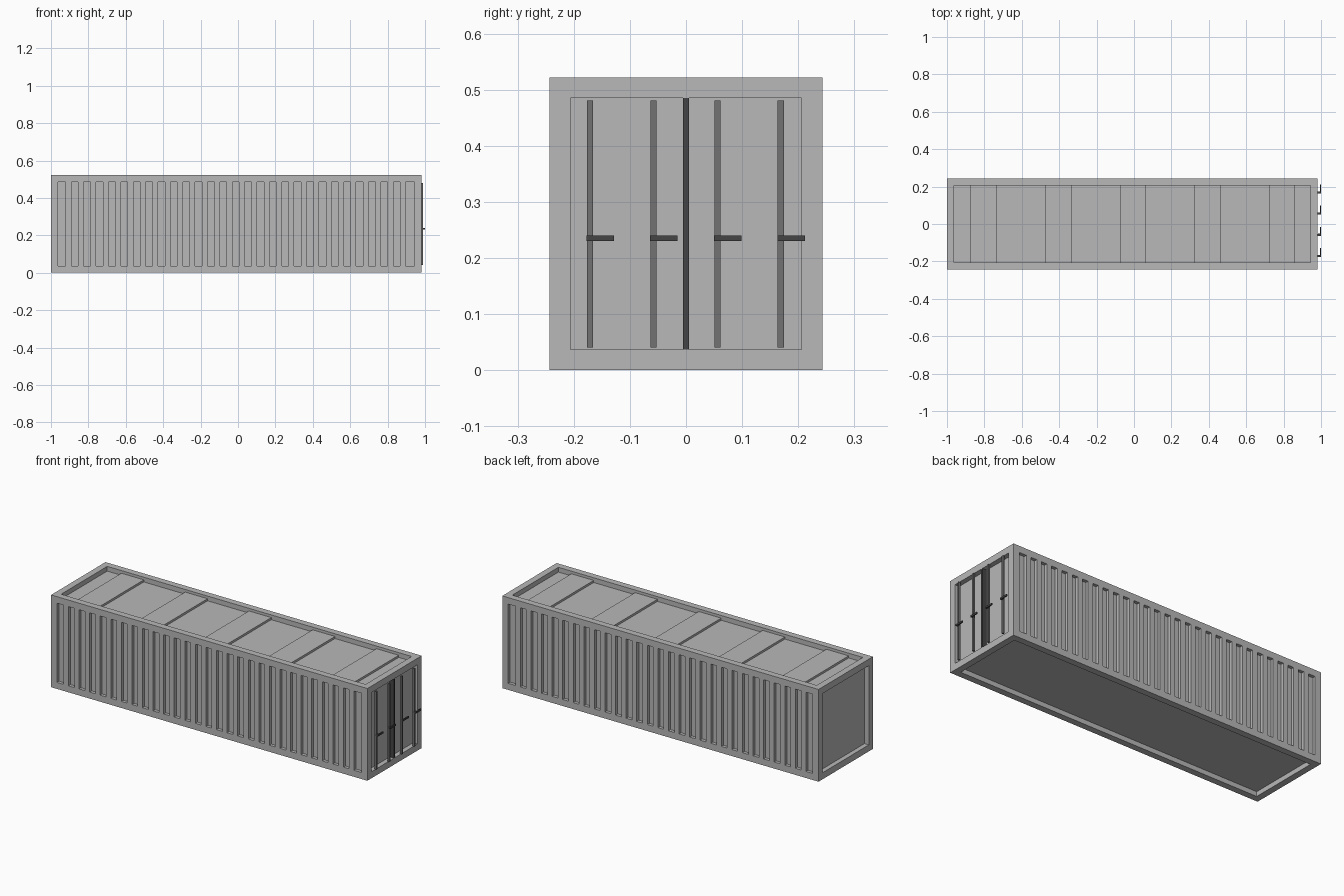
import bpy
import bmesh
from mathutils import Matrix, Vector

cube = bpy.data.objects.get("Cube")
if cube:
    bpy.data.objects.remove(cube)


def make_material(name, value):
    mat = bpy.data.materials.new(name)
    mat.use_nodes = True
    colour = (value, value, value, 1)
    mat.diffuse_color = colour
    mat.node_tree.nodes["Principled BSDF"].inputs["Base Color"].default_value = colour
    return mat


light_grey = make_material("light grey steel", 0.48)
mid_grey = make_material("mid grey rods", 0.17)
dark_grey = make_material("dark grey fittings", 0.06)


def add_box(bm, low, high):
    low, high = Vector(low), Vector(high)
    size = Matrix.Diagonal((*(high - low), 1))
    bmesh.ops.create_cube(bm, size=1, matrix=Matrix.Translation((low + high) / 2) @ size)


def finish(bm, name, mat):
    mesh = bpy.data.meshes.new(name)
    bm.to_mesh(mesh)
    bm.free()
    mesh.materials.append(mat)
    obj = bpy.data.objects.new(name, mesh)
    bpy.context.collection.objects.link(obj)
    return obj


def boxes(name, mat, pairs):
    bm = bmesh.new()
    for low, high in pairs:
        add_box(bm, low, high)
    return finish(bm, name, mat)


X0, X1, Y, Z = -1.0, 0.98, 0.243, 0.522
FRAME, RECESS, SIDE = 0.037, 0.027, 0.018

# Container body: a box whose six faces are framed and sunk straight inwards
bm = bmesh.new()
add_box(bm, (X0, -Y, 0), (X1, Y, Z))
panels = bm.faces[:]
bmesh.ops.inset_individual(bm, faces=panels, thickness=FRAME, use_even_offset=True)
bmesh.ops.inset_individual(bm, faces=panels, thickness=0, depth=0)
for face in panels:
    depth = SIDE if abs(face.normal.y) > 0.5 else RECESS
    bmesh.ops.translate(bm, verts=face.verts, vec=-face.normal * depth)
finish(bm, "container_body", light_grey)

# Side wall ribs, flush with the frame
centres = [-0.906 + 0.0662 * i for i in range(28)]
for name, side in (("left_wall_ribs", 1), ("right_wall_ribs", -1)):
    inner, outer = sorted((side * (Y - SIDE), side * Y))
    boxes(name, light_grey, [((x - 0.015, inner, FRAME), (x + 0.015, outer, Z - FRAME))
                             for x in centres])

# Wide raised roof panels
floor = Z - RECESS
boxes("roof_ribs", light_grey,
      [((x - 0.07, FRAME - Y, floor), (x + 0.07, Y - FRAME, floor + 0.012))
       for x in [-0.804 + 0.399 * i for i in range(5)]])

# Doors: centre seal, locking rods and their handles
door = X1 - RECESS
boxes("door_seal", dark_grey, [((door, -0.005, FRAME), (X1, 0.005, Z - FRAME))])
for i, y in enumerate((-0.171, -0.058, 0.056, 0.169)):
    boxes(f"locking_rod_{i + 1}", mid_grey,
          [((X1 - 0.001, y - 0.0055, 0.04), (0.99, y + 0.0055, 0.481))])
    boxes(f"door_handle_{i + 1}", dark_grey,
          [((0.985, y - 0.006, 0.23), (0.994, y + 0.006, 0.24)),
           ((0.994, y - 0.006, 0.23), (1.0, y + 0.043, 0.24))])
